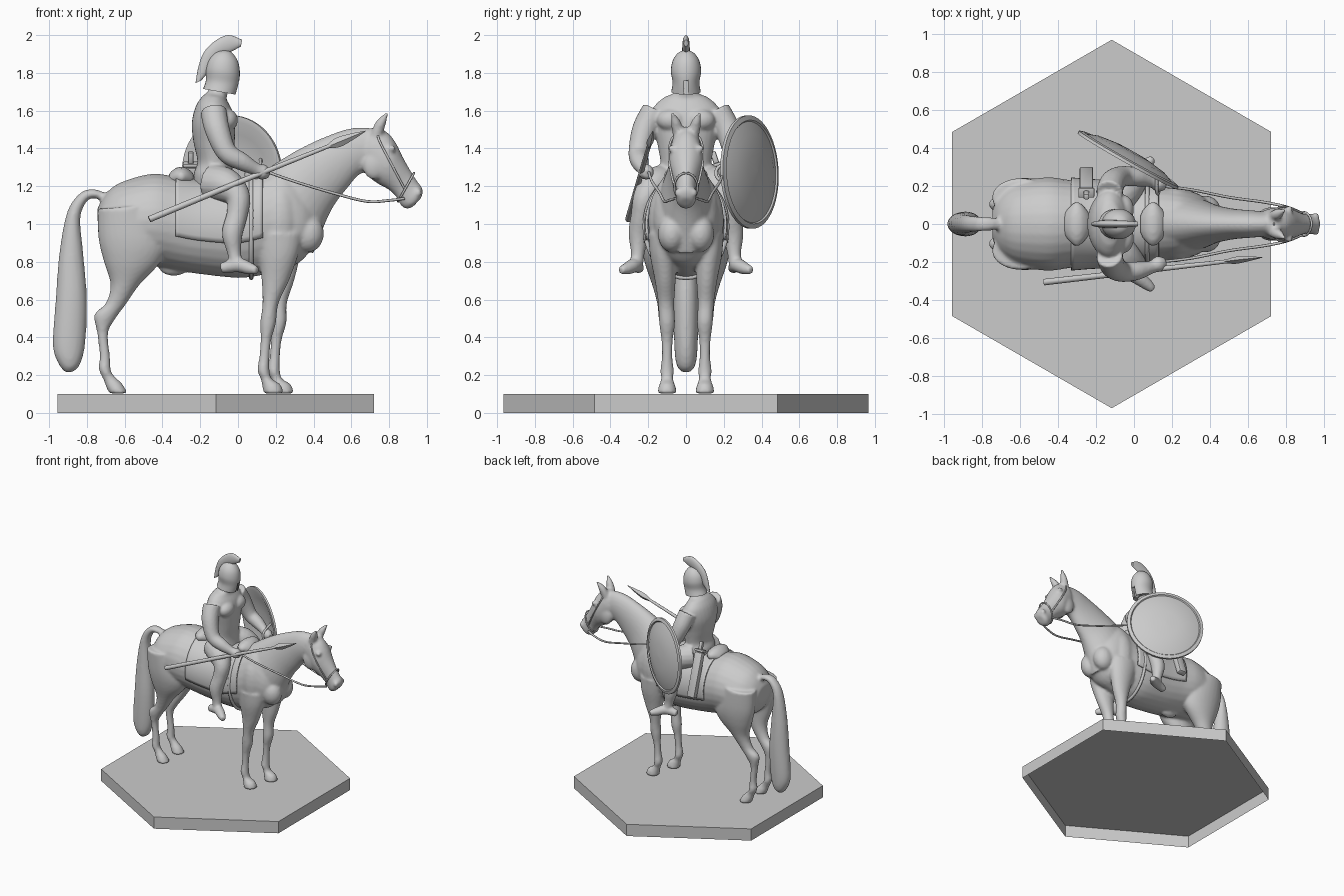
import bpy, bmesh, math
from mathutils import Vector, Matrix


def smooth(rows, k=5):
    """Catmull-Rom interpolation of equal-length tuples."""
    p = [rows[0]] + list(rows) + [rows[-1]]
    out = []
    for i in range(1, len(p) - 2):
        for j in range(k):
            t = j / k
            out.append([b + .5 * t * (c - a + t * (2*a - 5*b + 4*c - d + t * (3*(b - c) + d - a)))
                        for a, b, c, d in zip(*p[i-1:i+3])])
    return out + [list(rows[-1])]


def stitch(bm, rings, closed=True):
    vs = [[bm.verts.new(v) for v in r] for r in rings]
    n = len(vs[0])
    for a, b in zip(vs, vs[1:]):
        for i in range(n if closed else n - 1):
            bm.faces.new((a[i], a[(i+1) % n], b[(i+1) % n], b[i]))
    if closed:
        bm.faces.new(vs[0])
        bm.faces.new(vs[-1])


def loft(bm, rows, side=1, shift=0, arc=None, grow=0, n=28):
    """Rows: silhouette point a (x, z), opposite point b (x, z), half width, y centre."""
    rings = []
    for xa, za, xb, zb, w, y in smooth([tuple(r) + (0,) * (6 - len(r)) for r in rows]):
        c = Vector(((xa + xb) / 2, y * side, (za + zb) / 2))
        h = Vector(((xa - xb) / 2, 0, (za - zb) / 2))
        h *= 1 + grow / h.length
        c.x += shift * min(1, max(0, (.9 - c.z) / .4))
        a0, a1, m = (0, math.tau, n) if arc is None else (-arc, arc, n - 1)
        angs = [a0 + (a1 - a0) * i / m for i in range(n)]
        rings.append([c + h * math.cos(t) + Vector((0, (w + grow) * math.sin(t), 0)) for t in angs])
    stitch(bm, rings, arc is None)


def tube(bm, pts, side=1, flat=1, n=16):
    """Round limb through points (x, y, z, radius)."""
    q = smooth(pts)
    P = [Vector((a[0], a[1] * side, a[2])) for a in q]
    rings = []
    for i, c in enumerate(P):
        t = (P[min(i+1, len(P)-1)] - P[max(i-1, 0)]).normalized()
        u = t.cross(Vector((0, 1, 0))).normalized()
        v = t.cross(u)
        rings.append([c + q[i][3] * (u * math.cos(s) + v * flat * math.sin(s))
                      for s in (math.tau * j / n for j in range(n))])
    stitch(bm, rings)


def blob(bm, loc, size):
    m = Matrix.Translation(loc) @ Matrix.Diagonal((*size, 1))
    bmesh.ops.create_uvsphere(bm, u_segments=20, v_segments=12, radius=1, matrix=m)


def finish(name, bm, voxel=0, angle=40, iters=4):
    bmesh.ops.recalc_face_normals(bm, faces=bm.faces)
    me = bpy.data.meshes.new(name)
    bm.to_mesh(me)
    bm.free()
    ob = bpy.data.objects.new(name, me)
    bpy.context.collection.objects.link(ob)
    for p in me.polygons:
        p.use_smooth = True
    me.set_sharp_from_angle(angle=math.radians(angle))
    if voxel:
        r = ob.modifiers.new("fuse", 'REMESH')
        r.mode, r.voxel_size, r.use_smooth_shade = 'VOXEL', voxel, True
        s = ob.modifiers.new("soften", 'SMOOTH')
        s.factor, s.iterations = .5, iters
    return ob


def cord(name, pts, r, cyclic=False):
    cu = bpy.data.curves.new(name, 'CURVE')
    cu.dimensions, cu.bevel_depth, cu.bevel_resolution = '3D', r, 2
    sp = cu.splines.new('POLY')
    q = pts if cyclic else smooth(pts)
    sp.points.add(len(q) - 1)
    for p, v in zip(sp.points, q):
        p.co = (*v, 1)
    sp.use_cyclic_u = cyclic
    ob = bpy.data.objects.new(name, cu)
    bpy.context.collection.objects.link(ob)


# Hexagonal base, open underneath
bm = bmesh.new()
bmesh.ops.create_cone(bm, cap_ends=True, segments=6, radius1=.967, radius2=.967, depth=.1,
                      matrix=Matrix.Translation((-.117, 0, .05)))
low = [f for f in bm.faces if f.calc_center_median().z < .01]
bmesh.ops.delete(bm, geom=low, context='FACES_ONLY')
base = finish("base", bm, angle=20)

# Horse: trunk, neck, head, tail and legs fused into one skin
trunk = [(-.745, 1.08, -.74, .95, .08), (-.70, 1.16, -.70, .86, .16), (-.62, 1.22, -.60, .80, .22),
         (-.46, 1.265, -.45, .78, .245), (-.33, 1.25, -.33, .755, .23), (-.2, 1.22, -.2, .735, .22),
         (-.02, 1.22, 0, .715, .215), (.13, 1.27, .13, .73, .2), (.25, 1.31, .24, .76, .185),
         (.36, 1.2, .33, .8, .155), (.43, 1.06, .41, .89, .09)]
neck = [(.05, 1.22, .40, .84, .165), (.18, 1.31, .46, 1.0, .135), (.33, 1.40, .51, 1.10, .1),
        (.47, 1.465, .575, 1.185, .08), (.59, 1.505, .64, 1.26, .072), (.69, 1.51, .70, 1.28, .065)]
head = [(.66, 1.45, .655, 1.33, .05), (.72, 1.515, .67, 1.28, .075), (.79, 1.485, .71, 1.235, .088),
        (.835, 1.43, .755, 1.205, .09), (.875, 1.35, .80, 1.18, .073), (.915, 1.28, .84, 1.14, .056),
        (.95, 1.225, .865, 1.095, .052), (.978, 1.185, .895, 1.08, .053), (.972, 1.14, .925, 1.09, .035)]
tail = [(-.70, 1.165, -.70, 1.11, .03), (-.77, 1.185, -.755, 1.135, .035), (-.84, 1.16, -.80, 1.12, .04),
        (-.905, 1.06, -.835, 1.03, .045), (-.945, .85, -.82, .85, .055), (-.965, .6, -.80, .6, .065),
        (-.98, .36, -.81, .36, .062), (-.95, .26, -.84, .25, .05), (-.915, .215, -.88, .215, .02)]
hind_leg = [(-.745, 1.08, -.45, 1.1, .1, .14), (-.738, .92, -.38, .92, .1, .14), (-.71, .8, -.41, .8, .085, .135),
            (-.675, .68, -.52, .68, .06, .12), (-.70, .58, -.59, .58, .043, .11), (-.76, .52, -.655, .49, .04, .105),
            (-.745, .42, -.688, .42, .031, .1), (-.732, .3, -.678, .3, .028, .1), (-.738, .235, -.672, .22, .035, .1),
            (-.71, .17, -.65, .19, .031, .1), (-.695, .13, -.61, .15, .043, .1), (-.68, .103, -.585, .103, .05, .1)]
front_leg = [(.08, .95, .34, .95, .08, .12), (.11, .82, .32, .84, .07, .12), (.125, .7, .27, .7, .055, .11),
             (.13, .58, .215, .58, .043, .105), (.118, .48, .2, .47, .042, .1), (.12, .39, .177, .39, .031, .1),
             (.113, .3, .167, .3, .028, .1), (.103, .225, .167, .22, .036, .1), (.12, .18, .18, .18, .032, .1),
             (.13, .135, .225, .15, .044, .1), (.135, .103, .242, .103, .052, .1)]
bm = bmesh.new()
for part in (trunk, neck, head, tail):
    loft(bm, part)
blob(bm, (-.34, 0, .775), (.08, .04, .05))
for s in (-1, 1):
    loft(bm, hind_leg, s)
    loft(bm, front_leg, s, shift=.055 if s > 0 else 0)
    tube(bm, [(.73, .04, 1.47, .03), (.755, .052, 1.53, .028), (.79, .072, 1.588, .008)], s)
    blob(bm, (.37, .075 * s, .95), (.085, .075, .1))
    blob(bm, (.22, .115 * s, 1.02), (.1, .085, .19))
    blob(bm, (.72, .055 * s, 1.31), (.06, .033, .075))
    blob(bm, (.815, .078 * s, 1.4), (.022, .018, .018))
    blob(bm, (.955, .04 * s, 1.165), (.018, .02, .025))
finish("horse", bm, .011)

# Saddle cloth draped over the back, with girth and saddle rolls
bm = bmesh.new()
loft(bm, trunk[4:8], arc=math.radians(105), grow=.008, n=36)
cloth = finish("saddle_cloth", bm)
sol = cloth.modifiers.new("thickness", 'SOLIDIFY')
sol.thickness, sol.offset = .014, 0
cord("girth_strap", [(.07, .218 * math.sin(a), .987 + .272 * math.cos(a))
                     for a in (math.tau * i / 40 for i in range(40))], .012, True)
bm = bmesh.new()
for x, z in ((-.3, 1.25), (.1, 1.26)):
    tube(bm, [(x - .06, 0, z - .02, .03), (x, 0, z, .055), (x + .06, 0, z - .02, .03)], flat=2.2)
finish("saddle", bm, .012)

# Bridle and reins
cord("noseband", [(.89 + .042 * math.cos(a), .062 * math.sin(a), 1.195 + .075 * math.cos(a))
                  for a in (math.tau * i / 28 for i in range(28))], .006, True)
for s, side in ((-1, "right"), (1, "left")):
    cord(side + "_rein", [(.88, .058*s, 1.135), (.8, .09*s, 1.125), (.68, .115*s, 1.12), (.5, .14*s, 1.165),
                          (.3, .18*s, 1.225), (.13, .2*s, 1.285)], .0075)
    cord(side + "_cheek_strap", [(.88, .06*s, 1.19), (.8, .09*s, 1.34), (.745, .075*s, 1.45),
                                 (.735, 0, 1.512)], .006)

# Rider body
torso = [(-.23, 1.15, .0, 1.12, .13), (-.235, 1.26, -.02, 1.22, .15), (-.215, 1.33, -.03, 1.3, .135),
         (-.235, 1.43, -.02, 1.4, .15), (-.245, 1.53, -.015, 1.52, .175), (-.225, 1.62, -.03, 1.6, .175),
         (-.19, 1.675, -.06, 1.66, .12), (-.155, 1.71, -.055, 1.69, .06), (-.14, 1.8, -.04, 1.8, .055)]
arm = [(-.13, .165, 1.6, .07), (-.11, .22, 1.5, .066), (-.06, .25, 1.38, .055), (.02, .245, 1.33, .048),
       (.095, .225, 1.29, .034), (.13, .21, 1.275, .042), (.165, .2, 1.265, .025)]
leg = [(-.14, .1, 1.22, .1), (-.06, .165, 1.2, .092), (0, .215, 1.14, .066), (-.005, .235, 1.05, .056),
       (-.03, .25, .95, .055), (-.02, .255, .85, .037), (-.01, .262, .79, .036)]
foot = [(-.09, .25, .765, .028), (0, .27, .782, .038), (.06, .31, .765, .033), (.1, .345, .755, .02)]
bm = bmesh.new()
loft(bm, torso)
for s in (-1, 1):
    for limb in (arm, leg, foot):
        tube(bm, limb, s)
    blob(bm, (-.06, .075 * s, 1.55), (.06, .08, .06))
finish("rider", bm, .009)

# Helmet with face slot, and crest
bm = bmesh.new()
loft(bm, [(-.185, 1.715, -.012, 1.685, .078), (-.17, 1.76, .003, 1.74, .071), (-.17, 1.82, .01, 1.8, .08),
          (-.155, 1.87, .0, 1.86, .07), (-.125, 1.905, -.03, 1.905, .043), (-.09, 1.92, -.06, 1.92, .01)])
helmet = finish("helmet", bm)
bm = bmesh.new()
bmesh.ops.create_cube(bm, size=1, matrix=Matrix.Translation((.012, 0, 1.71)) @ Matrix.Diagonal((.06, .022, .1, 1)))
cutter = finish("face_slot_cutter", bm)
cutter.hide_render = True
cutter.hide_set(True)
cut = helmet.modifiers.new("face_slot", 'BOOLEAN')
cut.object, cut.operation = cutter, 'DIFFERENCE'
bm = bmesh.new()
loft(bm, [(.022, 1.975, .015, 1.94, .012), (-.05, 2.0, -.04, 1.91, .018), (-.12, 1.97, -.09, 1.89, .02),
          (-.18, 1.91, -.125, 1.855, .02), (-.21, 1.83, -.15, 1.81, .018), (-.225, 1.745, -.195, 1.76, .012)])
finish("helmet_crest", bm)

# Round shield: lathed dish held on the left arm
bm = bmesh.new()
prof = [(.001, .05), (.1, .046), (.2, .032), (.268, .006), (.275, .014), (.3, .006), (.3, -.01),
        (.27, -.01), (.2, .016), (.1, .03), (.001, .034)]
stitch(bm, [[(r * math.cos(t), r * math.sin(t), h) for t in (math.tau * i / 56 for i in range(56))]
            for r, h in prof])
shield = finish("shield", bm)
shield.matrix_world = Matrix.Translation((-.03, .338, 1.275)) @ \
    Vector((.49, .87, .04)).to_track_quat('Z', 'Y').to_matrix().to_4x4()
cord("shield_grip", [(.12, .27, 1.34), (.12, .17, 1.3), (.13, .17, 1.24), (.13, .26, 1.2)], .009)

# Spear in the right hand
bm = bmesh.new()
tube(bm, [(-.47, -.305, 1.025, .017), (.1, -.24, 1.26, .014), (.5, -.195, 1.42, .01)])
finish("spear_shaft", bm)
bm = bmesh.new()
tube(bm, [(.47, -.198, 1.408, .008), (.53, -.191, 1.432, .026), (.6, -.183, 1.461, .018),
          (.675, -.175, 1.492, .002)], flat=.7, n=4)
finish("spear_head", bm)

# Scabbard and hilt on the left hip
axis = Vector((0, -.13, .4)).to_track_quat('Z', 'Y').to_matrix().to_4x4()
for name, loc, size in (("scabbard", (-.25, .225, 1.13), (.07, .045, .36)),
                        ("sword_guard", (-.25, .165, 1.315), (.085, .055, .02)),
                        ("sword_hilt", (-.25, .152, 1.35), (.03, .03, .07))):
    bm = bmesh.new()
    bmesh.ops.create_cube(bm, size=1, matrix=Matrix.Translation(loc) @ axis @ Matrix.Diagonal((*size, 1)))
    bmesh.ops.bevel(bm, geom=bm.edges[:], offset=.008, segments=2, affect='EDGES', profile=.5)
    finish(name, bm)
